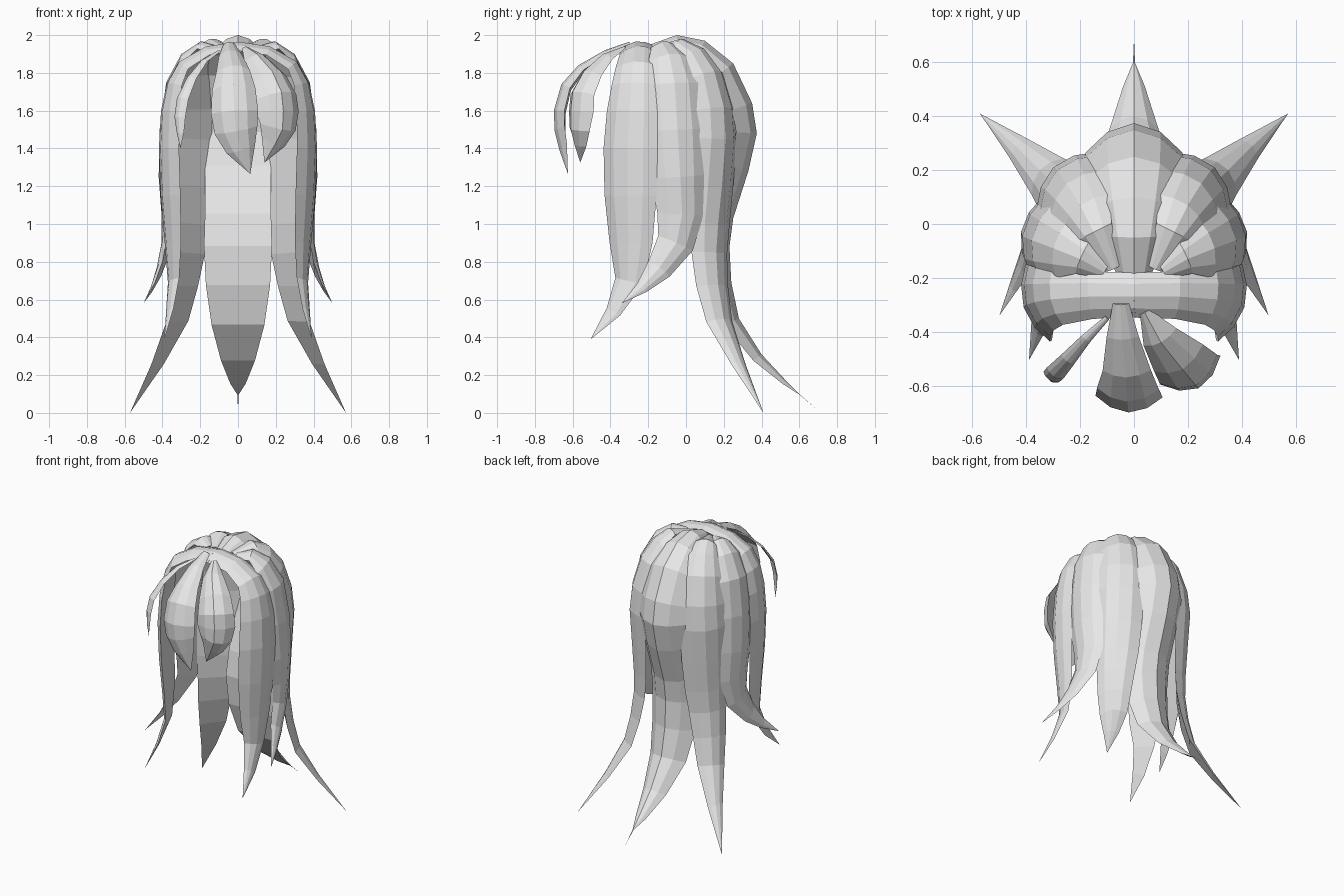
import bpy
import bmesh
from mathutils import Vector

cube = bpy.data.objects.get("Cube")
if cube:
    bpy.data.objects.remove(cube, do_unlink=True)

# One plain colour for all the hair
hair_grey = bpy.data.materials.new("hair_grey")
hair_grey.use_nodes = True
colour = (0.8, 0.8, 0.8, 1)
hair_grey.diffuse_color = colour
hair_grey.node_tree.nodes["Principled BSDF"].inputs["Base Color"].default_value = colour

SECTION = (-1, -0.55, 0, 0.55, 1)  # positions across a lock of hair


def outward_direction(point, pivot_y):
    """Direction away from the middle of the head, level below the crown."""
    pivot = Vector((0, pivot_y, min(point.z, 1.5)))
    return (point - pivot).normalized()


def make_lock(name, path, depth, pivot_y=-0.1, mirror=False):
    """Tapered lock with an arched outside and a flat inside.

    Each path row holds the ridge point x, y, z and the half width there.
    """
    sign = -1 if mirror else 1
    ridge = [Vector((x * sign, y, z)) for x, y, z, width in path]
    widths = [row[-1] for row in path]
    widest = max(widths)
    bm = bmesh.new()
    rings = []
    for i, point in enumerate(ridge):
        ahead = ridge[min(i + 1, len(ridge) - 1)]
        behind = ridge[max(i - 1, 0)]
        tangent = (ahead - behind).normalized()
        side = tangent.cross(outward_direction(point, pivot_y)).normalized()
        normal = side.cross(tangent).normalized()
        drop = depth * widths[i] / widest
        ring = []
        for t in SECTION:
            position = point + side * widths[i] * t - normal * drop * t * t
            ring.append(bm.verts.new(position))
        rings.append(ring)

    # Skin between neighbouring sections, then close the root
    count = len(SECTION)
    for upper, lower in zip(rings, rings[1:]):
        for j in range(count):
            k = (j + 1) % count
            bm.faces.new((upper[j], upper[k], lower[k], lower[j]))
    bm.faces.new(rings[0])
    bmesh.ops.remove_doubles(bm, verts=bm.verts, dist=0.0005)
    bmesh.ops.recalc_face_normals(bm, faces=bm.faces)

    mesh = bpy.data.meshes.new(name)
    bm.to_mesh(mesh)
    bm.free()
    mesh.materials.append(hair_grey)
    lock = bpy.data.objects.new(name, mesh)
    bpy.context.collection.objects.link(lock)
    return lock


def make_pair(name, path, depth, pivot_y=-0.1):
    """The same lock on both sides of the head."""
    make_lock("left_" + name, path, depth, pivot_y)
    make_lock("right_" + name, path, depth, pivot_y, mirror=True)


# Long middle lock over the crown and down the back
make_lock("back_lock", [
    (0, -.19, 1.95, .07), (0, -.05, 2, .11), (0, .1, 1.97, .145),
    (0, .25, 1.85, .175), (0, .35, 1.64, .18), (0, .375, 1.48, .18),
    (0, .33, 1.28, .175), (0, .25, 1.03, .175), (0, .23, .88, .18),
    (0, .24, .69, .17), (0, .28, .5, .14), (0, .4, .31, .09),
    (0, .53, .17, .04), (0, .6, .1, .004), (0, .69, .02, 0),
], depth=0.11)

# Long flaring locks at the back corners
make_pair("back_side_lock", [
    (.08, -.17, 1.94, .03), (.15, -.03, 1.98, .07), (.2, .07, 1.93, .105),
    (.25, .15, 1.81, .13), (.285, .2, 1.62, .15), (.3, .21, 1.45, .155),
    (.295, .19, 1.2, .15), (.295, .17, 1, .14), (.3, .16, .85, .125),
    (.32, .17, .68, .11), (.35, .2, .5, .09), (.44, .29, .27, .05),
    (.572, .41, 0, 0),
], depth=0.07)

# Locks over the ears, sweeping forward at the ends
make_pair("ear_lock", [
    (.11, -.18, 1.94, .03), (.2, -.13, 1.965, .065), (.3, -.09, 1.9, .11),
    (.38, -.06, 1.75, .14), (.415, -.045, 1.5, .15), (.42, -.03, 1.25, .14),
    (.405, -.02, 1.05, .125), (.405, -.05, .9, .1), (.43, -.14, .77, .07),
    (.46, -.23, .67, .035), (.5, -.34, .58, 0),
], depth=0.06)

# Locks from the parting that frame the face
make_pair("face_lock", [
    (0, -.27, 1.965, .085), (.17, -.27, 1.94, .09), (.31, -.28, 1.86, .105),
    (.37, -.29, 1.75, .12), (.4, -.3, 1.6, .14), (.41, -.31, 1.4, .15),
    (.4, -.31, 1.15, .145), (.38, -.305, .9, .12), (.365, -.31, .7, .08),
    (.375, -.39, .54, .045), (.39, -.505, .39, 0),
], depth=0.055, pivot_y=-0.18)

# Fringe: a middle lock, a broad left lock and a thin right lock
make_lock("fringe_middle", [
    (-.05, -.3, 1.965, .03), (-.045, -.43, 1.92, .06), (-.03, -.57, 1.84, .09),
    (-.025, -.66, 1.74, .115), (-.02, -.7, 1.6, .125),
    (-.01, -.695, 1.49, .115), (.02, -.67, 1.39, .08), (.065, -.625, 1.265, 0),
], depth=0.06)

make_lock("fringe_left", [
    (.04, -.33, 1.94, .02), (.1, -.44, 1.9, .07), (.18, -.54, 1.81, .105),
    (.23, -.6, 1.7, .12), (.24, -.61, 1.6, .125), (.235, -.61, 1.5, .105),
    (.195, -.59, 1.42, .07), (.14, -.56, 1.325, 0),
], depth=0.075)

make_lock("fringe_right", [
    (-.1, -.35, 1.92, .01), (-.18, -.43, 1.87, .02), (-.25, -.51, 1.78, .03),
    (-.3, -.565, 1.67, .037), (-.315, -.58, 1.57, .035),
    (-.31, -.585, 1.48, .022), (-.305, -.575, 1.4, 0),
], depth=0.015)
